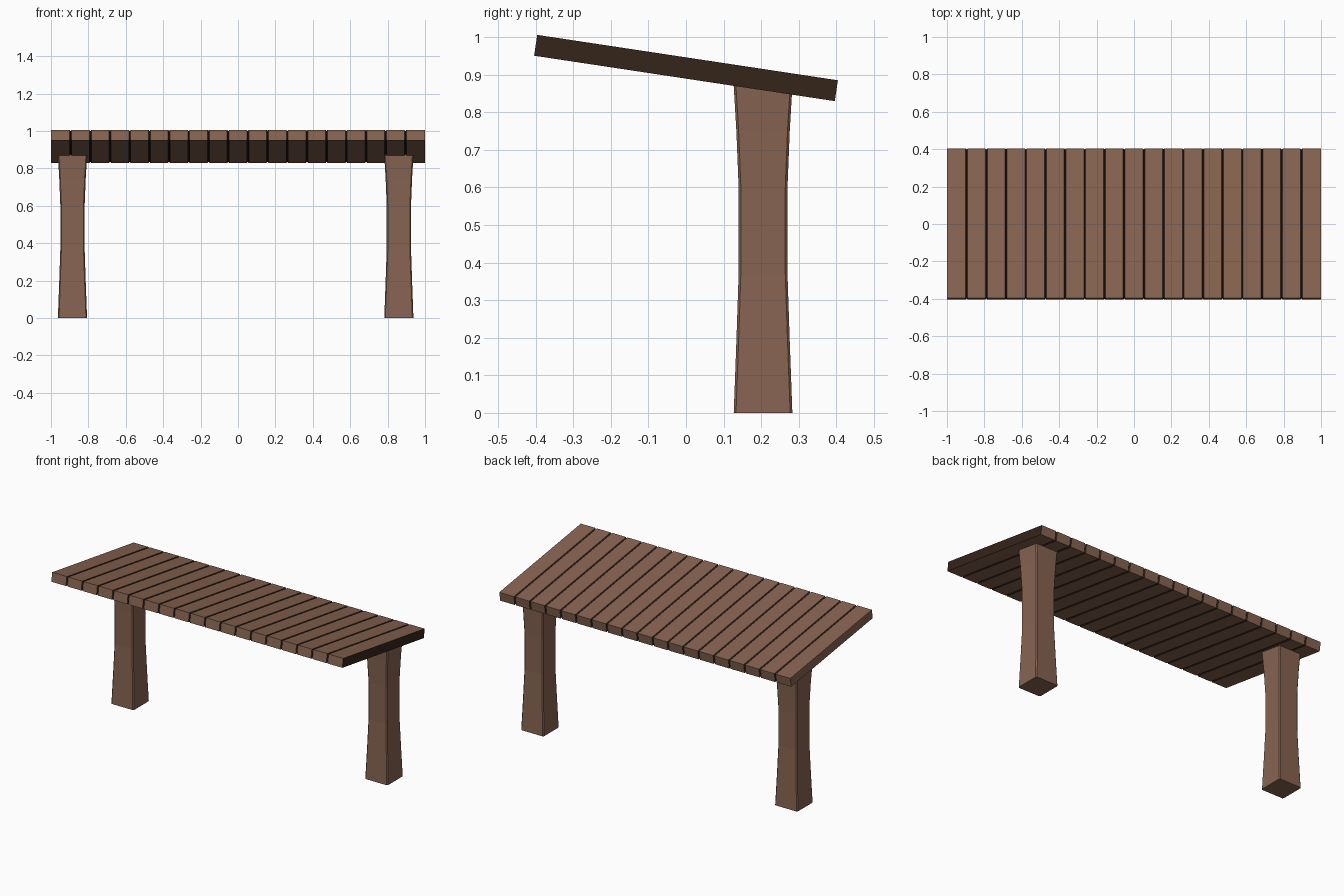
import bpy, bmesh, math
from mathutils import Matrix, Vector

if "Cube" in bpy.data.objects:
    bpy.data.objects.remove(bpy.data.objects["Cube"])


def material(name, rgb):
    m = bpy.data.materials.new(name)
    m.diffuse_color = (*rgb, 1)
    m.use_nodes = True
    m.node_tree.nodes["Principled BSDF"].inputs["Base Color"].default_value = m.diffuse_color
    return m


wood = material("wood", (0.24, 0.127, 0.083))
dark_wood = material("dark_wood", (0.036, 0.018, 0.010))


def finish(bm, name):
    bmesh.ops.recalc_face_normals(bm, faces=bm.faces[:])
    me = bpy.data.meshes.new(name)
    bm.to_mesh(me)
    bm.free()
    me.materials.append(wood)
    me.materials.append(dark_wood)
    ob = bpy.data.objects.new(name, me)
    bpy.context.collection.objects.link(ob)
    return ob


# Sloping top made of abutting planks with chamfered seams
COUNT = 19
PITCH = 2 / COUNT
TILT = Matrix.Rotation(-math.atan(0.151), 3, 'X')


def plank(i):
    bm = bmesh.new()
    bmesh.ops.create_cube(bm, size=1)
    bmesh.ops.scale(bm, vec=(PITCH, 0.809, 0.056), verts=bm.verts[:])

    # chamfer only the edges bordering a neighbouring plank
    def seam(e):
        x = [v.co.x for v in e.verts]
        if abs(x[0] - x[1]) > 0.01:
            return False
        return i < COUNT - 1 if x[0] > 0 else i > 0

    edges = [e for e in bm.edges if seam(e)]
    bmesh.ops.bevel(bm, geom=edges, offset=0.005, segments=1, affect='EDGES')
    bm.normal_update()
    # dark seams and dark right-hand end
    for f in bm.faces:
        if f.normal.x > 0.3 or (f.normal.x < -0.3 and i > 0):
            f.material_index = 1
    bmesh.ops.rotate(bm, matrix=TILT, verts=bm.verts[:])
    ob = finish(bm, f"plank_{i + 1}")
    ob.location = (-1 + PITCH * (i + 0.5), 0, 0.9175)


for i in range(COUNT):
    plank(i)

# Waisted square posts with small corner chamfers: (height, half width)
PROFILE = [(0, 0.078), (0.19, 0.071), (0.37, 0.065), (0.60, 0.065),
           (0.75, 0.071), (0.885, 0.079)]
CHAMFER = 0.006


def leg(name, x):
    bm = bmesh.new()
    rings = []
    for z, w in PROFILE:
        c = w - CHAMFER
        pts = [(w, -c), (w, c), (c, w), (-c, w),
               (-w, c), (-w, -c), (-c, -w), (c, -w)]
        rings.append([bm.verts.new((px, py, z)) for px, py in pts])
    for a, b in zip(rings, rings[1:]):
        for k in range(8):
            n = (k + 1) % 8
            bm.faces.new((a[k], a[n], b[n], b[k]))
    bm.faces.new(rings[0])
    bm.faces.new(rings[-1])
    finish(bm, name).location = (x, 0.205, 0)


leg("left_leg", -0.885)
leg("right_leg", 0.86)
